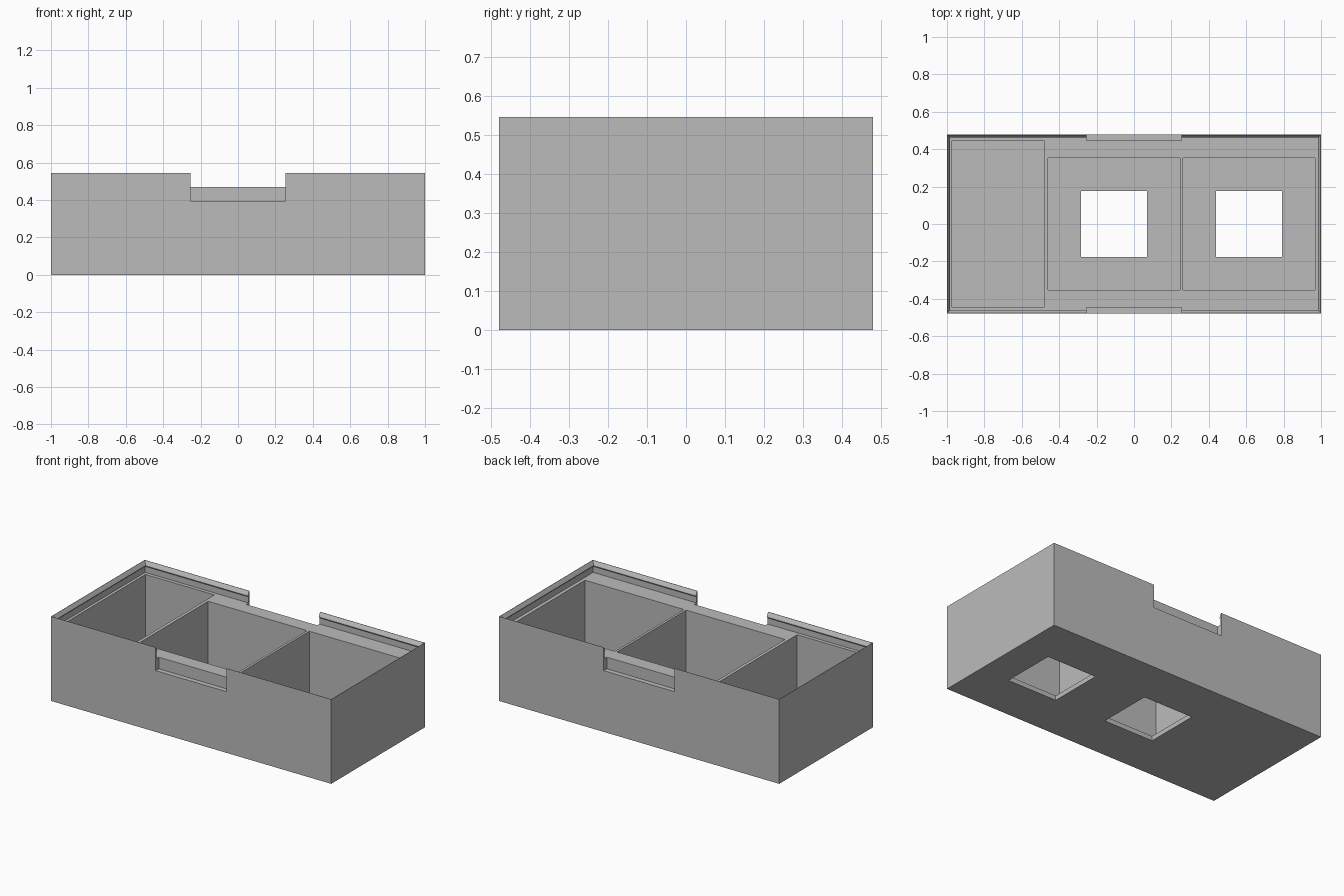
import bpy, bmesh

cube = bpy.data.objects.get("Cube")
if cube:
    bpy.data.objects.remove(cube, do_unlink=True)

HALF_X, HALF_Y, HEIGHT = 1.0, 0.478, 0.545
DECK, FLOOR = 0.47, 0.03

grey = bpy.data.materials.new("matte grey")
grey.use_nodes = True
colour = (0.5, 0.5, 0.5, 1)
grey.diffuse_color = colour
grey.node_tree.nodes["Principled BSDF"].inputs["Base Color"].default_value = colour


def make_object(name, bm):
    bmesh.ops.recalc_face_normals(bm, faces=bm.faces)
    mesh = bpy.data.meshes.new(name)
    bm.to_mesh(mesh)
    bm.free()
    mesh.materials.append(grey)
    obj = bpy.data.objects.new(name, mesh)
    bpy.context.collection.objects.link(obj)
    return obj


def loft(name, rings):
    """Stack rectangles given as (inset, z), joined by side faces and capped."""
    bm = bmesh.new()
    loops = []
    for inset, z in rings:
        x, y = HALF_X - inset, HALF_Y - inset
        loops.append([bm.verts.new((sx * x, sy * y, z))
                      for sx, sy in ((-1, -1), (1, -1), (1, 1), (-1, 1))])
    for a, b in zip(loops, loops[1:]):
        for i in range(4):
            j = (i + 1) % 4
            bm.faces.new((a[i], a[j], b[j], b[i]))
    bm.faces.new(loops[0])
    bm.faces.new(loops[-1])
    return make_object(name, bm)


def cut_box(target, x, y, z):
    """Subtract the box spanning the x, y and z ranges."""
    bm = bmesh.new()
    bmesh.ops.create_cube(bm, size=1)
    for v in bm.verts:
        v.co = [lo if c < 0 else hi for c, (lo, hi) in zip(v.co, (x, y, z))]
    cutter = make_object("cutter", bm)
    cutter.hide_render = True
    mod = target.modifiers.new("cut", "BOOLEAN")
    mod.operation = "DIFFERENCE"
    mod.solver = "EXACT"
    mod.object = cutter
    bpy.context.view_layer.objects.active = target
    bpy.ops.object.modifier_apply(modifier=mod.name)
    bpy.data.objects.remove(cutter, do_unlink=True)


# Tray body: outer walls, sloped snap lip with undercut, and recessed deck
tray = loft("divided_tray", [
    (0, 0), (0, HEIGHT), (0.002, HEIGHT), (0.016, 0.522),
    (0.016, 0.516), (0.009, 0.509), (0.009, DECK)])

# Long card well at the left end
cut_box(tray, (-0.973, -0.481), (-0.446, 0.446), (FLOOR, 1))

# Square wells with push-through holes in the floor
for cx in (-0.107, 0.615):
    for half, bottom in ((0.353, FLOOR), (0.177, -0.1)):
        cut_box(tray, (cx - half, cx + half), (-half, half), (bottom, 1))

# Finger notches on both long sides
for y in ((-0.6, -0.446), (0.446, 0.6)):
    cut_box(tray, (-0.253, 0.253), y, (0.395, 1))
